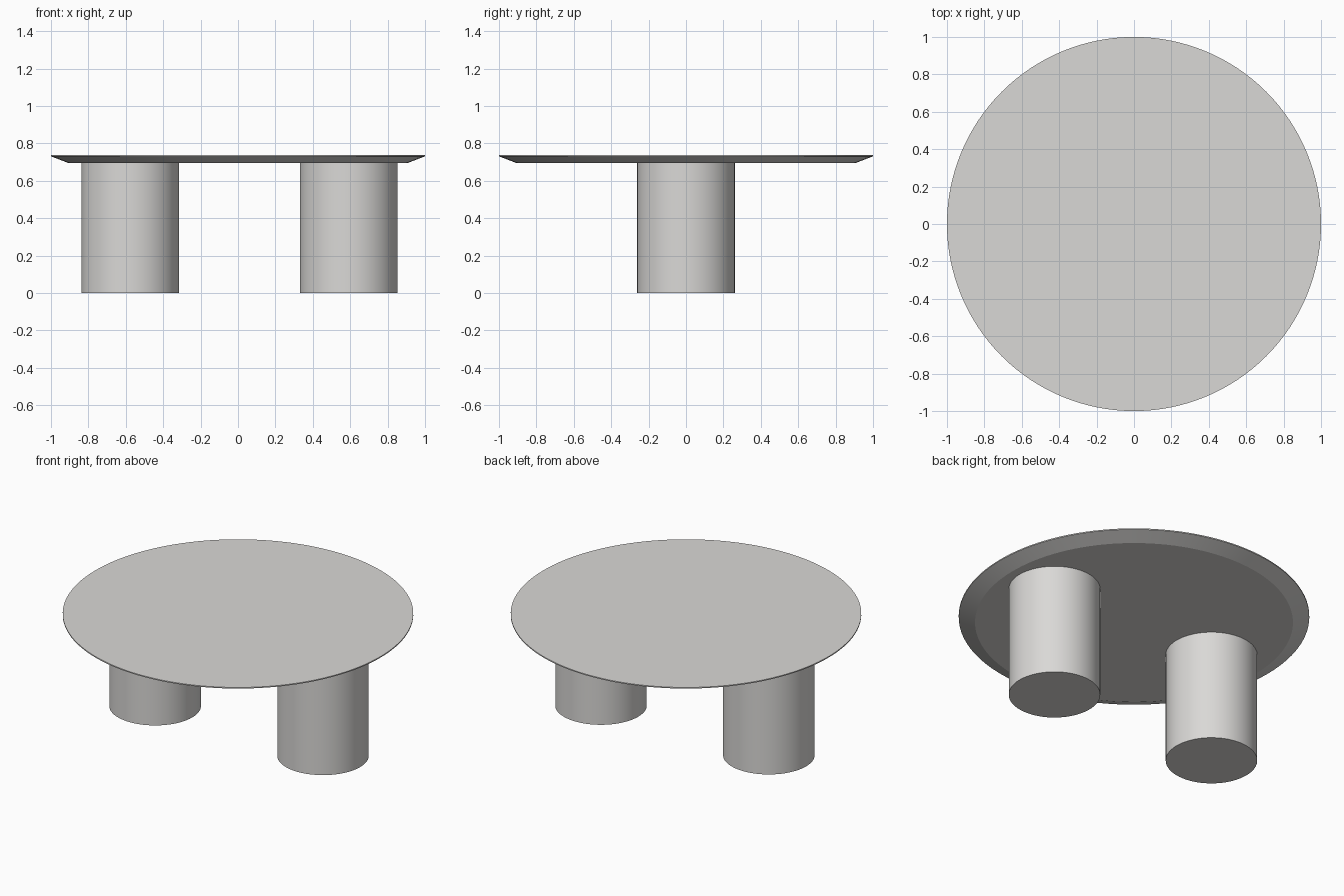
import bpy, bmesh, math

if "Cube" in bpy.data.objects:
    bpy.data.objects.remove(bpy.data.objects["Cube"])

SIDES = 128

stone = bpy.data.materials.new("warm light grey")
stone.diffuse_color = (0.70, 0.69, 0.675, 1)
stone.use_nodes = True
stone.node_tree.nodes["Principled BSDF"].inputs["Base Color"].default_value = stone.diffuse_color


def lathe(name, profile, x=0.0):
    """Closed solid of revolution from (radius, z) points, bottom to top."""
    bm = bmesh.new()
    rings = []
    for r, z in profile:
        rings.append([bm.verts.new((x + r * math.cos(2 * math.pi * i / SIDES),
                                    r * math.sin(2 * math.pi * i / SIDES), z))
                      for i in range(SIDES)])
    for a, b in zip(rings, rings[1:]):
        for i in range(SIDES):
            j = (i + 1) % SIDES
            bm.faces.new((a[i], a[j], b[j], b[i]))
    bm.faces.new(rings[0][::-1])
    bm.faces.new(rings[-1])
    mesh = bpy.data.meshes.new(name)
    bm.to_mesh(mesh)
    bm.free()
    mesh.materials.append(stone)
    ob = bpy.data.objects.new(name, mesh)
    bpy.context.collection.objects.link(ob)
    bpy.ops.object.select_all(action='DESELECT')
    ob.select_set(True)
    bpy.context.view_layer.objects.active = ob
    bpy.ops.object.shade_smooth_by_angle(angle=math.radians(15))
    return ob


# Round top with a thin lip and an undercut bevel
lathe("table_top", [(0.907, 0.695), (1.0, 0.731), (1.0, 0.738)])

# Two cylindrical pedestals
for name, x in (("left_pedestal", -0.577), ("right_pedestal", 0.592)):
    lathe(name, [(0.261, 0.0), (0.261, 0.695)], x)
